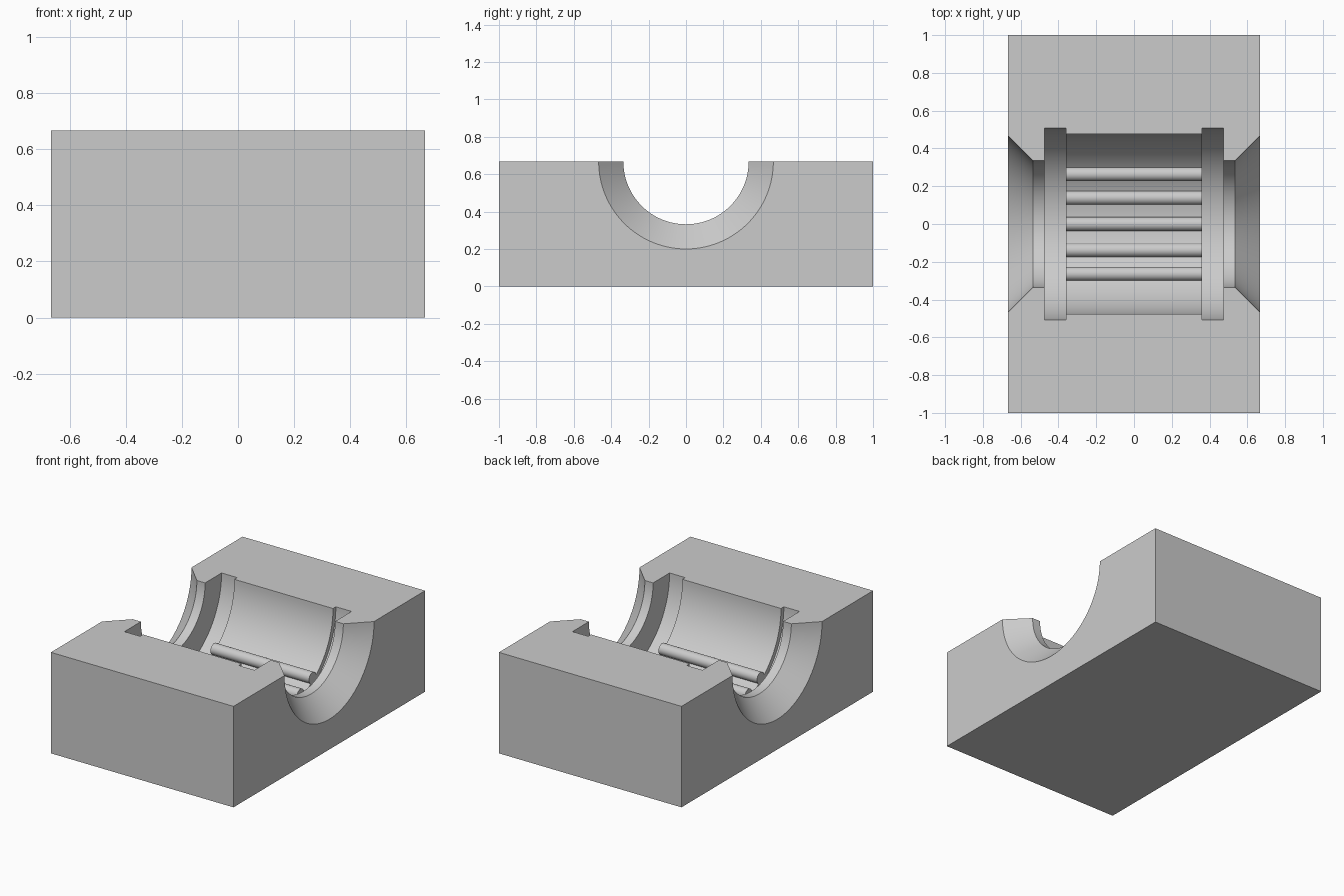
import bpy, bmesh, math
from mathutils import Matrix

if "Cube" in bpy.data.objects:
    bpy.data.objects.remove(bpy.data.objects["Cube"])

TOP = 0.667          # height of the block and of the bore axis
HALF_X = 0.667

grey = bpy.data.materials.new("plain grey")
grey.diffuse_color = (0.6, 0.6, 0.6, 1)
grey.use_nodes = True
grey.node_tree.nodes["Principled BSDF"].inputs["Base Color"].default_value = grey.diffuse_color


def make_object(name, bm):
    bmesh.ops.recalc_face_normals(bm, faces=bm.faces)
    mesh = bpy.data.meshes.new(name)
    bm.to_mesh(mesh)
    bm.free()
    mesh.materials.append(grey)
    ob = bpy.data.objects.new(name, mesh)
    bpy.context.collection.objects.link(ob)
    return ob


def lathe_x(name, profile, steps=128):
    """Solid of revolution around the bore axis from (x, radius) points."""
    bm = bmesh.new()
    rings = []
    for x, r in profile:
        rings.append([bm.verts.new((x, r * math.cos(a), TOP + r * math.sin(a)))
                      for a in (2 * math.pi * i / steps for i in range(steps))])
    for a, b in zip(rings, rings[1:]):
        for i in range(steps):
            j = (i + 1) % steps
            bm.faces.new((a[i], a[j], b[j], b[i]))
    bm.faces.new(rings[0])
    bm.faces.new(rings[-1])
    return make_object(name, bm)


# Block
bm = bmesh.new()
bmesh.ops.create_cube(bm, size=1, matrix=Matrix.Translation((0, 0, TOP / 2))
                      @ Matrix.Diagonal((2 * HALF_X, 2, TOP, 1)))
block = make_object("bearing_block", bm)

# Stepped bore: flared mouth, neck, wide ring groove, main bore
half = [(0.687, 0.487), (0.535, 0.335), (0.475, 0.335), (0.475, 0.507),
        (0.36, 0.507), (0.36, 0.477)]
cutter = lathe_x("bore_cutter", half + [(-x, r) for x, r in reversed(half)])
cut = block.modifiers.new("bore", 'BOOLEAN')
cut.operation = 'DIFFERENCE'
cut.solver = 'EXACT'
cut.object = cutter
bpy.context.view_layer.objects.active = block
block.select_set(True)
bpy.ops.object.modifier_apply(modifier=cut.name)
bpy.data.objects.remove(cutter)
bpy.ops.object.shade_smooth_by_angle(angle=math.radians(25))
block.select_set(False)

# Five rods lying along the bottom of the bore
for k in range(-2, 3):
    a = math.radians(17.5 * k)
    bm = bmesh.new()
    bmesh.ops.create_cone(
        bm, cap_ends=True, segments=32, radius1=0.037, radius2=0.037, depth=0.72,
        matrix=Matrix.Translation((0, 0.46 * math.sin(a), TOP - 0.46 * math.cos(a)))
        @ Matrix.Rotation(math.pi / 2, 4, 'Y'))
    rod = make_object("rod_%d" % (k + 3), bm)
    bpy.context.view_layer.objects.active = rod
    rod.select_set(True)
    bpy.ops.object.shade_smooth_by_angle(angle=math.radians(30))
    rod.select_set(False)
